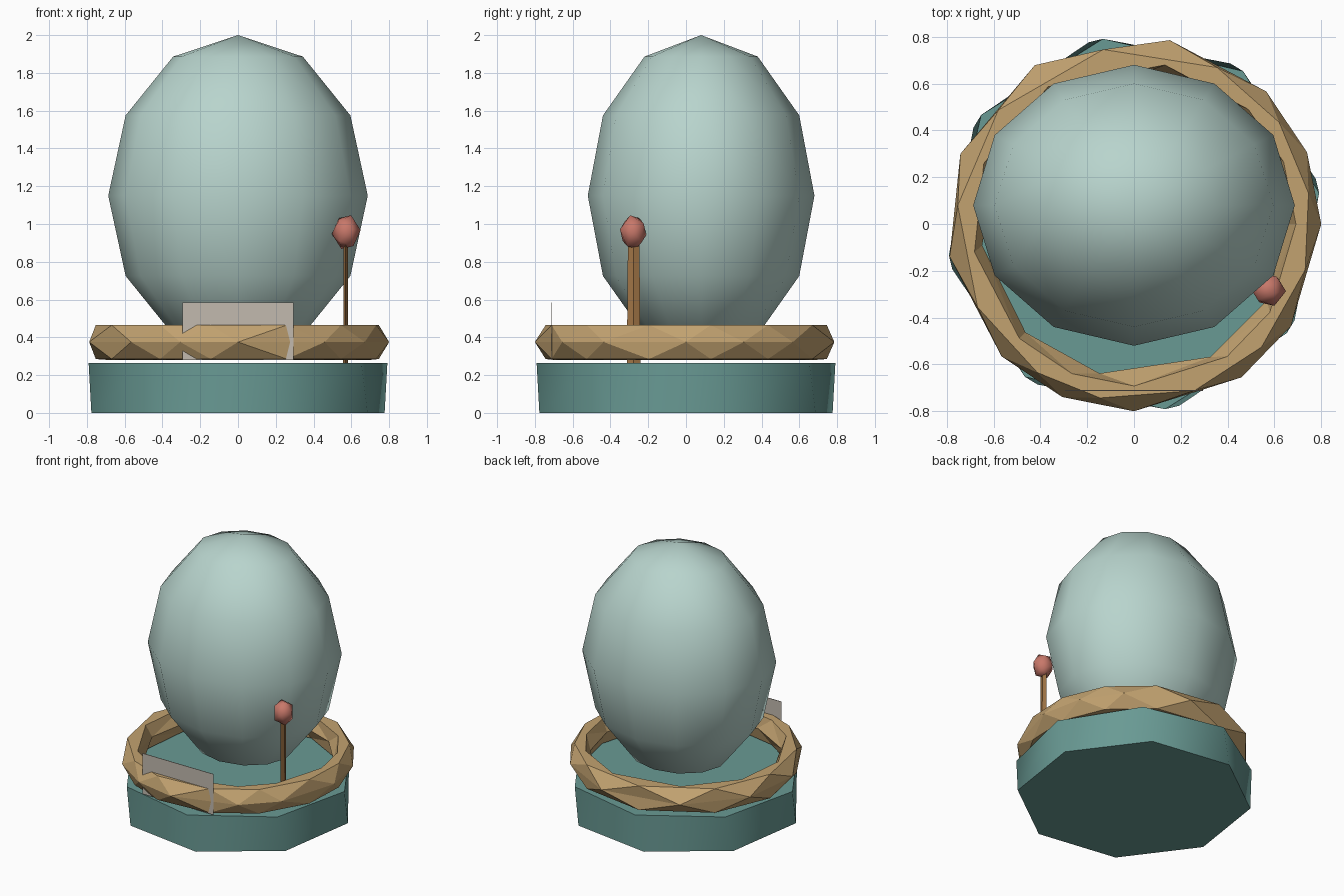
import bpy, bmesh, math
from math import cos, sin, radians
from mathutils import Matrix, Vector

cube = bpy.data.objects.get("Cube")
if cube:
    bpy.data.objects.remove(cube, do_unlink=True)


def material(name, r, g, b):
    """Flat material from 0-255 screen values, stored as linear."""
    col = [((c / 255 + 0.055) / 1.055) ** 2.4 for c in (r, g, b)] + [1]
    m = bpy.data.materials.new(name)
    m.use_nodes = True
    m.diffuse_color = col
    bsdf = next(n for n in m.node_tree.nodes if n.type == 'BSDF_PRINCIPLED')
    bsdf.inputs["Base Color"].default_value = col
    return m


def finish(name, bm, mat, smooth_angle=None):
    bmesh.ops.recalc_face_normals(bm, faces=bm.faces[:])
    mesh = bpy.data.meshes.new(name)
    bm.to_mesh(mesh)
    bm.free()
    mesh.materials.append(mat)
    ob = bpy.data.objects.new(name, mesh)
    bpy.context.collection.objects.link(ob)
    if smooth_angle:
        bpy.ops.object.select_all(action='DESELECT')
        ob.select_set(True)
        bpy.context.view_layer.objects.active = ob
        bpy.ops.object.shade_smooth_by_angle(angle=radians(smooth_angle))
    return ob


def loop(bm, angles, r, z):
    return [bm.verts.new((r * cos(radians(a)), r * sin(radians(a)), z)) for a in angles]


def zip_loops(bm, la, aa, lb, ab):
    """Join two closed loops of differing angles with triangles."""
    i = j = 0
    na, nb = len(la), len(lb)
    while i < na or j < nb:
        next_a = aa[(i + 1) % na] + 360 * ((i + 1) // na)
        next_b = ab[(j + 1) % nb] + 360 * ((j + 1) // nb)
        a, b = la[i % na], lb[j % nb]
        if j >= nb or (i < na and next_a <= next_b):
            i += 1
            bm.faces.new((a, la[i % na], b))
        else:
            j += 1
            bm.faces.new((a, lb[j % nb], b))


pale = material("pale_aqua", 184, 212, 205)
teal = material("teal", 105, 154, 148)
tan = material("tan", 194, 162, 112)
card = material("pale_stone", 194, 186, 175)
coral = material("coral", 200, 120, 106)
brown = material("brown", 160, 116, 70)

# Octagonal base, slightly twisted between bottom and top
bm = bmesh.new()
low = loop(bm, [14 + 45 * k for k in range(8)], 0.8, 0)
high = loop(bm, [9.5 + 45 * k for k in range(8)], 0.802, 0.265)
for k in range(8):
    n = (k + 1) % 8
    bm.faces.new((low[k], low[n], high[n], high[k]))
bm.faces.new(low)
bm.faces.new(high)
finish("base", bm, teal, 60)

# Egg-shaped body
bm = bmesh.new()
bmesh.ops.create_uvsphere(
    bm, u_segments=12, v_segments=6, radius=1,
    matrix=Matrix.Translation((0, 0.08, 1.15)) @ Matrix.Diagonal((0.687, 0.6, 0.85, 1)))
finish("egg_body", bm, pale, 80)

# Rough faceted ring around the body
outer = [0, 22.5, 45, 79, 122, 158, 190, 225, 247.5, 270, 305, 327]
crest = [10, 35, 62, 100, 140, 174, 208, 237, 259, 290, 316, 345]
inner = [0, 28, 55, 85, 120, 152, 188, 225, 257, 300, 330]
tracks = [(outer, 0.8, 0.375), (crest, 0.757, 0.465), (outer, 0.692, 0.465),
          (inner, 0.655, 0.375), (outer, 0.692, 0.28), (crest, 0.757, 0.285)]
bm = bmesh.new()
loops = [loop(bm, *t) for t in tracks]
for k, t in enumerate(tracks):
    n = (k + 1) % len(tracks)
    zip_loops(bm, loops[k], t[0], loops[n], tracks[n][0])
finish("ring", bm, tan)

# Thin blank plate at the front of the ring
bm = bmesh.new()
bmesh.ops.create_cube(
    bm, size=1,
    matrix=Matrix.Translation((0, -0.711, 0.432)) @ Matrix.Diagonal((0.59, 0.004, 0.305, 1)))
finish("front_plate", bm, card)

# Flattened stem
bm = bmesh.new()
bmesh.ops.create_cone(
    bm, cap_ends=True, segments=4, radius1=1, radius2=0.85, depth=1,
    matrix=Matrix.Translation((0.57, -0.277, 0.58)) @ Matrix.Diagonal((0.013, 0.036, 0.64, 1)))
finish("stem", bm, brown)

# Bud on top of the stem
bm = bmesh.new()
bmesh.ops.create_icosphere(
    bm, subdivisions=1, radius=1,
    matrix=Matrix.Translation((0.573, -0.28, 0.957)) @ Matrix.Diagonal((0.077, 0.075, 0.097, 1))
    @ Matrix.Rotation(radians(20), 4, 'Y') @ Matrix.Rotation(radians(12), 4, 'X'))
finish("bud", bm, coral, 60)
